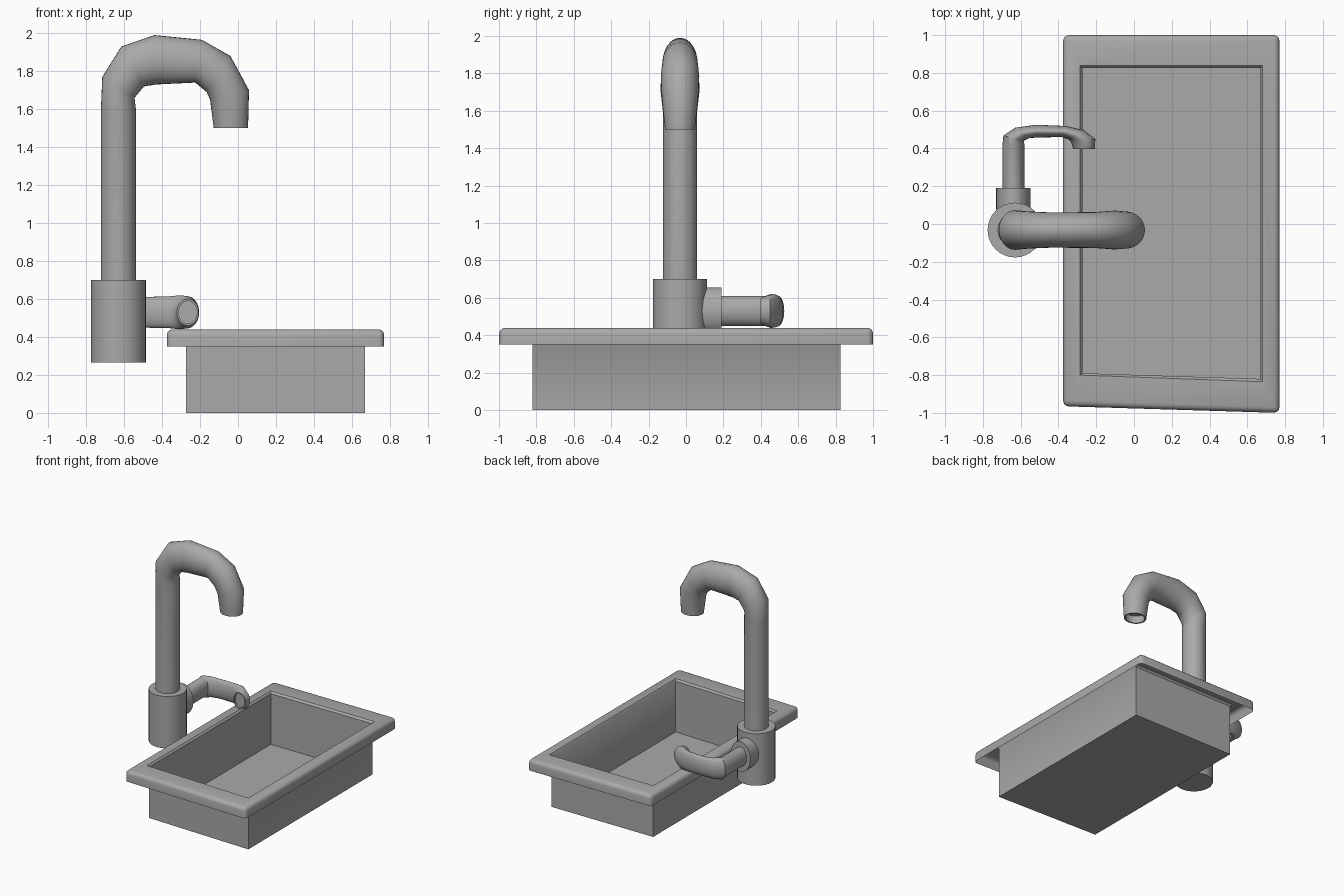
import bpy, bmesh, math
from mathutils import Matrix, Vector

if "Cube" in bpy.data.objects:
    bpy.data.objects.remove(bpy.data.objects["Cube"], do_unlink=True)

steel = bpy.data.materials.new("brushed grey")
steel.use_nodes = True
grey = (0.4, 0.4, 0.4, 1)
steel.diffuse_color = grey
steel.node_tree.nodes["Principled BSDF"].inputs["Base Color"].default_value = grey


def finish(bm, name, angle):
    """Turn a bmesh into a shaded, coloured object."""
    mesh = bpy.data.meshes.new(name)
    bm.to_mesh(mesh)
    bm.free()
    mesh.materials.append(steel)
    ob = bpy.data.objects.new(name, mesh)
    bpy.context.collection.objects.link(ob)
    bpy.ops.object.select_all(action='DESELECT')
    ob.select_set(True)
    bpy.context.view_layer.objects.active = ob
    bpy.ops.object.shade_smooth_by_angle(angle=math.radians(angle))
    return ob


def bridge(bm, a, b):
    for k in range(len(a)):
        n = (k + 1) % len(a)
        bm.faces.new((a[k], a[n], b[n], b[k]))


# Basin: open shell of nested rectangles, front edge slightly skewed
def basin():
    bm = bmesh.new()

    def ring(x0, x1, back, front_left, front_right, z):
        pts = ((x0, front_left), (x1, front_right), (x1, back), (x0, back))
        return [bm.verts.new((x, y, z)) for x, y in pts]

    skirt = ring(-0.375, 0.77, 1, -0.965, -1, 0.35)
    rim = ring(-0.375, 0.77, 1, -0.965, -1, 0.44)
    lip = ring(-0.285, 0.68, 0.84, -0.8, -0.835, 0.44)
    wall = ring(-0.273, 0.67, 0.825, -0.79, -0.82, 0.425)
    floor = ring(-0.273, 0.67, 0.825, -0.79, -0.82, 0)
    rings = (skirt, rim, lip, wall, floor)
    for a, b in zip(rings, rings[1:]):
        bridge(bm, a, b)
    bm.faces.new(floor)
    # Round the outer top edge and corners of the rim
    edges = {e for v in rim for e in v.link_edges
             if e.other_vert(v) in rim or e.other_vert(v) in skirt}
    bmesh.ops.bevel(bm, geom=list(edges), offset=0.03, segments=3,
                    profile=0.5, affect='EDGES')
    bmesh.ops.recalc_face_normals(bm, faces=bm.faces)
    return finish(bm, "sink_basin", 35)


# Faucet sections as outer point, inner point (x, z) and half width
SECTIONS = (
    ((-0.092, 0.69), (0.092, 0.69), 0.092),
    ((-0.092, 1.6), (0.092, 1.6), 0.092),
    ((-0.085, 1.77), (0.085, 1.66), 0.105),
    ((0.015, 1.93), (0.135, 1.72), 0.098),
    ((0.19, 1.99), (0.2, 1.73), 0.093),
    ((0.44, 1.965), (0.405, 1.74), 0.095),
    ((0.59, 1.88), (0.465, 1.69), 0.103),
    ((0.688, 1.7), (0.483, 1.65), 0.098),
    ((0.683, 1.5), (0.502, 1.5), 0.08),
)


def spout(name, matrix, sides=32):
    bm = bmesh.new()

    def ring(outer, inner, width, scale=1, lift=0):
        o, i = (Vector((p[0], 0, p[1])) for p in (outer, inner))
        mid, half = (o + i) / 2, (o - i) / 2 * scale
        up, side = Vector((0, 0, lift)), Vector((0, width * scale, 0))
        turns = [math.tau * k / sides for k in range(sides)]
        return [bm.verts.new(mid + up + half * math.cos(t) + side * math.sin(t))
                for t in turns]

    rings = [ring(*s) for s in SECTIONS]
    # Recessed nozzle
    rings += [ring(*SECTIONS[-1], 0.85), ring(*SECTIONS[-1], 0.85, 0.06)]
    for a, b in zip(rings, rings[1:]):
        bridge(bm, a, b)
    bm.faces.new(rings[-1])
    bmesh.ops.recalc_face_normals(bm, faces=bm.faces)
    bm.transform(matrix)
    return finish(bm, name, 50)


def collar(name, matrix):
    bm = bmesh.new()
    bmesh.ops.create_cone(bm, cap_ends=True, segments=32, radius1=0.145,
                          radius2=0.145, depth=0.435,
                          matrix=Matrix.Translation((0, 0, 0.4825)))
    bm.transform(matrix)
    return finish(bm, name, 40)


basin()

# Upright faucet, and the lever as a squashed copy lying towards the back
upright = Matrix.Translation((-0.63, -0.032, 0))
lever = (Matrix.Translation((-0.638, 0.008, 0.53))
         @ Matrix.Rotation(-math.pi / 2, 4, 'X')
         @ Matrix.Diagonal((0.63, 0.87, 0.26, 1)))
for part, matrix in (("faucet", upright), ("lever", lever)):
    collar(part + "_collar", matrix)
    spout(part + "_spout", matrix)
